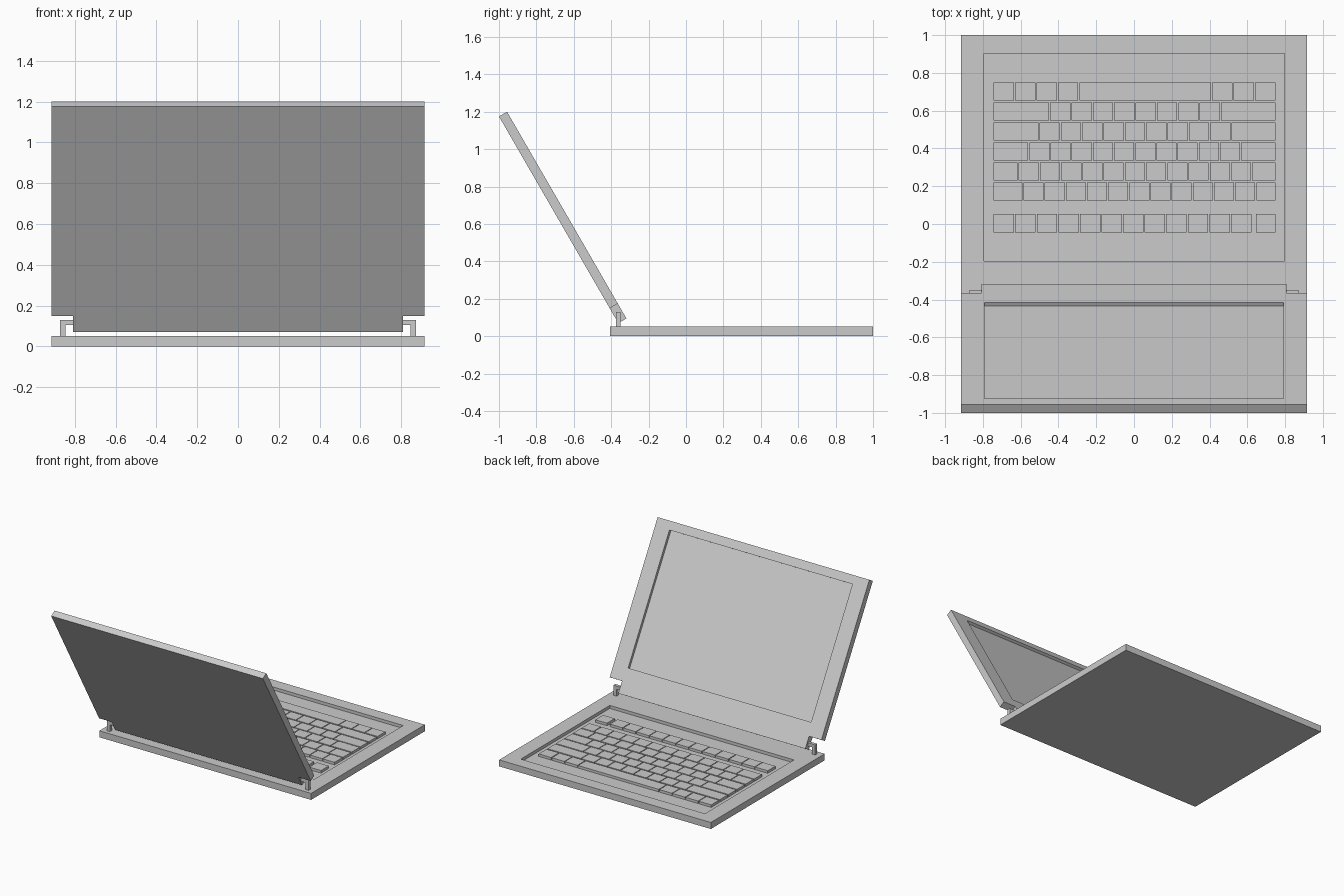
import bpy, bmesh, math

if "Cube" in bpy.data.objects:
    bpy.data.objects.remove(bpy.data.objects["Cube"])

HALF_W = 0.915      # half width of base and lid
TILT = math.radians(30)


def add_object(name, bm):
    bmesh.ops.recalc_face_normals(bm, faces=bm.faces)
    mesh = bpy.data.meshes.new(name)
    bm.to_mesh(mesh)
    bm.free()
    obj = bpy.data.objects.new(name, mesh)
    bpy.context.collection.objects.link(obj)
    return obj


def prism(bm, outline, y0, y1):
    """Extrude an (x, z) outline from y0 to y1."""
    face = bm.faces.new([bm.verts.new((x, y0, z)) for x, z in outline])
    ext = bmesh.ops.extrude_face_region(bm, geom=[face])["geom"]
    verts = [g for g in ext if isinstance(g, bmesh.types.BMVert)]
    bmesh.ops.translate(bm, verts=verts, vec=(0, y1 - y0, 0))


def box(bm, x0, x1, y0, y1, z0, z1):
    prism(bm, [(x0, z0), (x1, z0), (x1, z1), (x0, z1)], y0, y1)


def recess(obj, *bounds):
    """Cut a rectangular pocket into an object."""
    bm = bmesh.new()
    box(bm, *bounds)
    cutter = add_object("recess_cutter", bm)
    cutter.hide_render = True
    mod = obj.modifiers.new("recess", "BOOLEAN")
    mod.operation = "DIFFERENCE"
    mod.solver = "EXACT"
    mod.object = cutter
    bpy.context.view_layer.objects.active = obj
    bpy.ops.object.modifier_apply(modifier=mod.name)
    bpy.data.objects.remove(cutter)


# Base with keyboard well
bm = bmesh.new()
box(bm, -HALF_W, HALF_W, -0.405, 1.0, 0, 0.051)
base = add_object("base", bm)
recess(base, -0.795, 0.797, -0.197, 0.902, 0.027, 0.1)

# Lid with hinge tongue, modelled upright then tilted back
bm = bmesh.new()
half = [(0.808, 0.0), (0.808, 0.092), (HALF_W, 0.092), (HALF_W, 1.276)]
prism(bm, half + [(-x, z) for x, z in reversed(half)], 0, 0.05)
lid = add_object("lid", bm)
recess(lid, -0.791, 0.791, 0.028, 0.1, 0.192, 1.212)
lid.location = (0, -0.362, 0.07)
lid.rotation_euler.x = TILT

# L-shaped hinges
for side, name in ((-1, "hinge_left"), (1, "hinge_right")):
    bm = bmesh.new()
    profile = [(0.872, 0.045), (0.872, 0.13), (0.80, 0.13),
               (0.80, 0.104), (0.845, 0.104), (0.845, 0.045)]
    prism(bm, [(side * x, z) for x, z in profile], -0.374, -0.35)
    add_object(name, bm)

# Key rows, front to back: centre y and relative key widths (negative = gap)
rows = [
    (0.702, [1] * 4 + [6.2] + [1] * 3),
    (0.595, [2.65] + [1] * 8 + [2.6]),
    (0.489, [2.15] + [1] * 9 + [2.1]),
    (0.384, [1.67] + [0.99] * 10 + [1.65]),
    (0.277, [1.17] + [0.99] * 11 + [1.13]),
    (0.172, [1.4] + [0.99] * 11 + [0.94]),
    (0.004, [1.01] * 12 + [-0.17, 0.95]),
]
X0, X1, GAP = -0.746, 0.751, 0.003
for i, (y, widths) in enumerate(rows):
    bm = bmesh.new()
    unit = (X1 - X0) / sum(abs(w) for w in widths)
    x = X0
    for w in widths:
        step = abs(w) * unit
        if w > 0:
            box(bm, x + GAP, x + step - GAP, y - 0.048, y + 0.048, 0.025, 0.047)
        x += step
    add_object(f"key_row_{i + 1}", bm)
